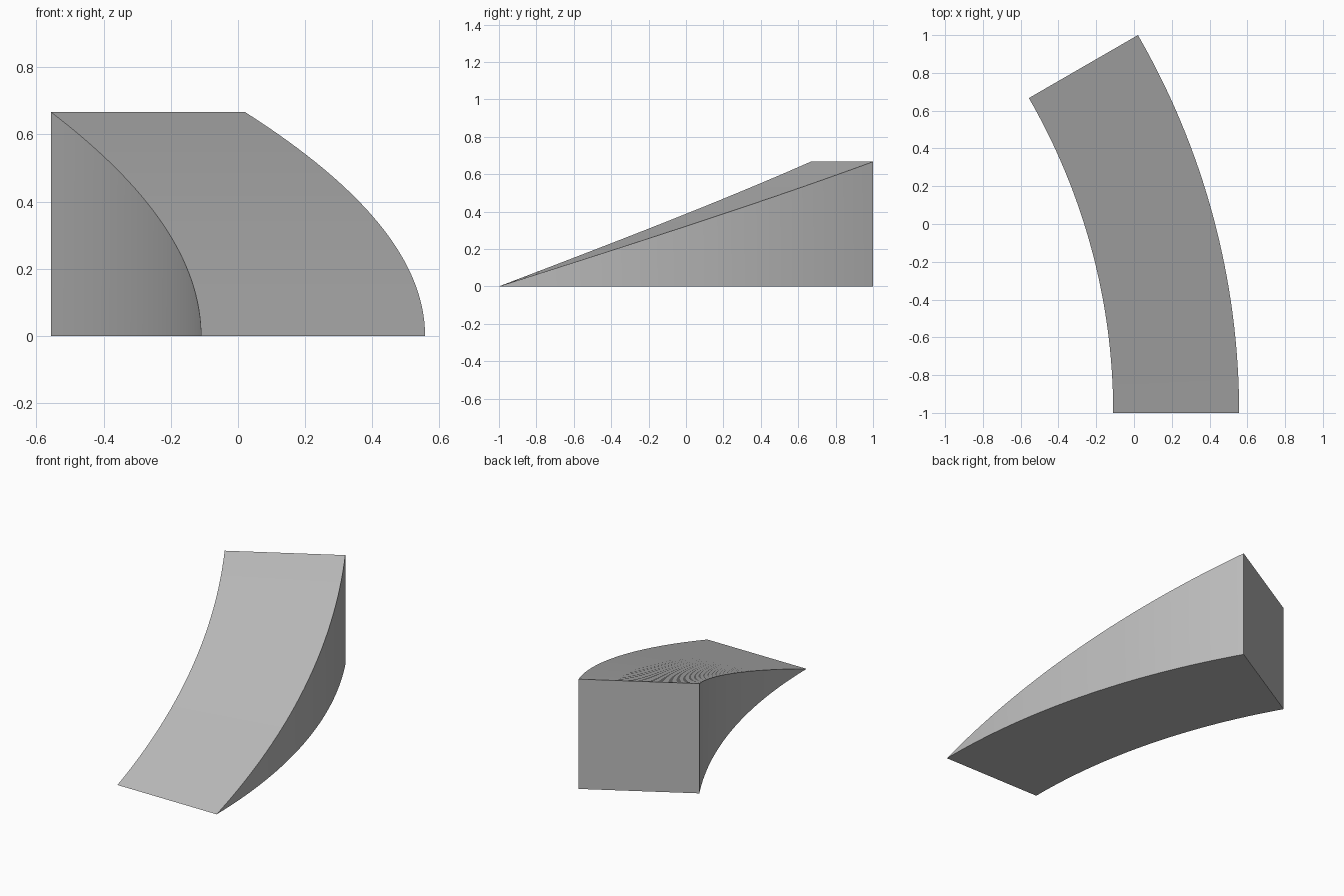
import bpy
import bmesh
from math import radians, sin, cos

cube = bpy.data.objects.get("Cube")
if cube:
    bpy.data.objects.remove(cube, do_unlink=True)

INNER, OUTER = 10 / 3, 4.0      # radii of the two side walls
SWEEP, HEIGHT = radians(30), 2 / 3
CENTRE_X = -(OUTER + INNER * cos(SWEEP)) / 2
STEPS = 32

grey = bpy.data.materials.new("plain grey")
grey.use_nodes = True
colour = (0.5, 0.5, 0.5, 1)
grey.diffuse_color = colour
grey.node_tree.nodes["Principled BSDF"].inputs["Base Color"].default_value = colour

bm = bmesh.new()


def point(radius, t, z):
    a = SWEEP * t
    return bm.verts.new((CENTRE_X + radius * cos(a), radius * sin(a) - 1, z))


# Cross-sections along the arc; the first one is only the ground edge
sections = []
for i in range(STEPS + 1):
    t = i / STEPS
    low = [point(r, t, 0) for r in (INNER, OUTER)]
    high = [point(r, t, HEIGHT * t) for r in (INNER, OUTER)] if i else low
    sections.append((low[0], low[1], high[1], high[0]))

# Floor, outer wall, sloping deck and inner wall
for a, b in zip(sections, sections[1:]):
    for k in range(4):
        n = (k + 1) % 4
        corners = list(dict.fromkeys((a[k], b[k], b[n], a[n])))
        if len(corners) > 2:
            bm.faces.new(corners)

# Tall end wall
bm.faces.new(sections[-1])
bmesh.ops.recalc_face_normals(bm, faces=bm.faces)

mesh = bpy.data.meshes.new("curved_ramp")
bm.to_mesh(mesh)
bm.free()
mesh.materials.append(grey)
ramp = bpy.data.objects.new("curved_ramp", mesh)
bpy.context.collection.objects.link(ramp)

# Smooth walls and deck with crisp outer edges
bpy.ops.object.select_all(action="DESELECT")
ramp.select_set(True)
bpy.context.view_layer.objects.active = ramp
bpy.ops.object.shade_smooth_by_angle(angle=radians(30))
